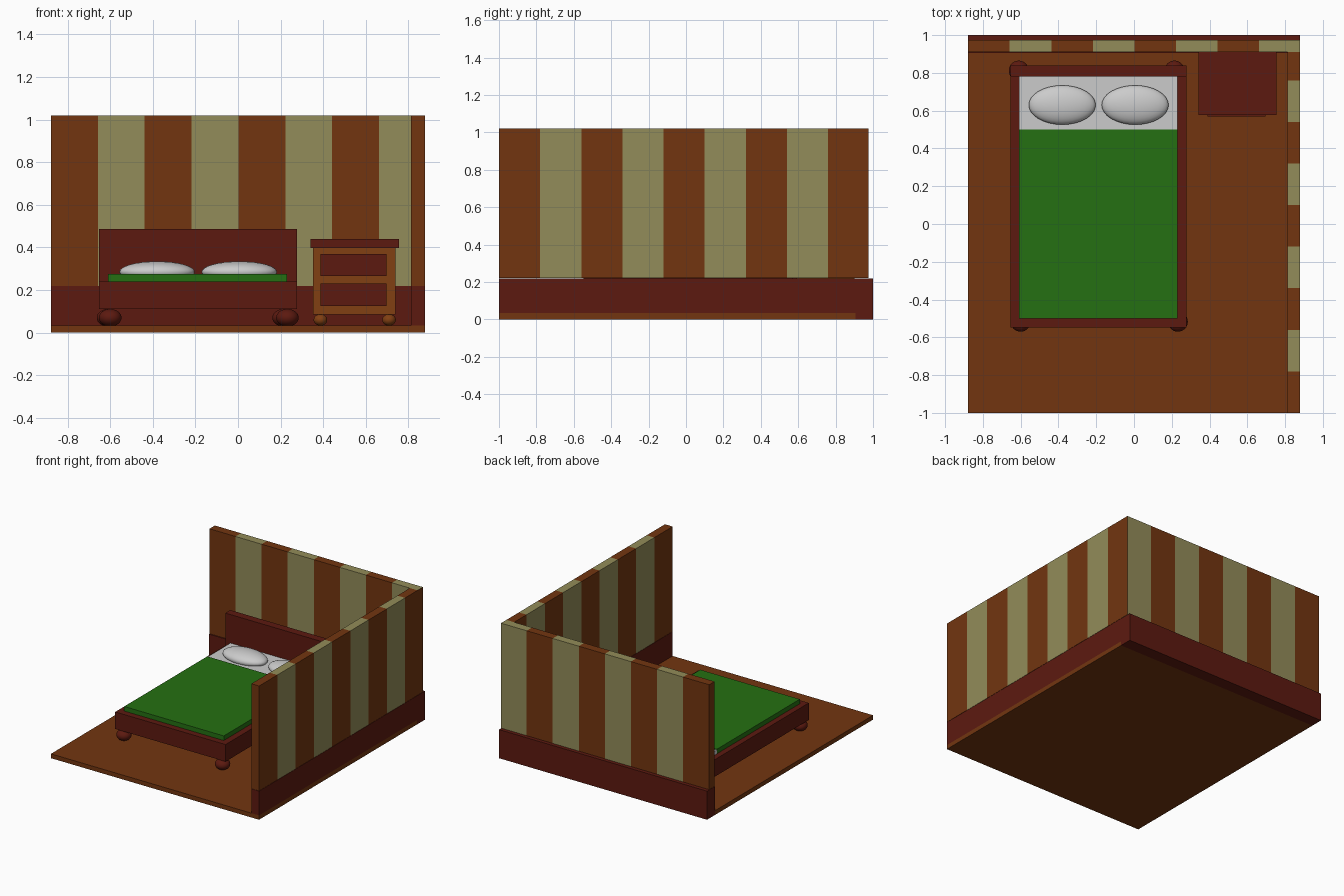
import bpy, bmesh, math

if "Cube" in bpy.data.objects:
    bpy.data.objects.remove(bpy.data.objects["Cube"])


def mat(name, r, g, b):
    m = bpy.data.materials.new(name)
    m.diffuse_color = (r, g, b, 1)
    m.use_nodes = True
    m.node_tree.nodes["Principled BSDF"].inputs["Base Color"].default_value = m.diffuse_color
    return m


BROWN = mat("wood_brown", 0.17, 0.036, 0.005)
RED = mat("dark_red_wood", 0.108, 0.010, 0.005)
OLIVE = mat("wallpaper_olive", 0.29, 0.262, 0.10)
GREEN = mat("blanket_green", 0.018, 0.16, 0.006)
ORANGE = mat("cabinet_wood", 0.22, 0.05, 0.006)


def box(name, x, y, z, m=None):
    """Box given by its (min, max) on each axis."""
    bpy.ops.mesh.primitive_cube_add(size=1, location=[(a + b) / 2 for a, b in (x, y, z)])
    o = bpy.context.object
    o.name = name
    o.scale = [b - a for a, b in (x, y, z)]
    bpy.ops.object.transform_apply(location=False, rotation=False, scale=True)
    if m:
        o.data.materials.append(m)
    return o


def ball(name, loc, radii, m=None):
    bpy.ops.mesh.primitive_uv_sphere_add(segments=32, ring_count=16, radius=1, location=loc)
    o = bpy.context.object
    o.name = name
    o.scale = radii
    bpy.ops.object.transform_apply(location=False, rotation=False, scale=True)
    bpy.ops.object.shade_smooth()
    if m:
        o.data.materials.append(m)
    return o


def striped_wall(name, x, y, z, axis):
    """Wall sliced every 0.22 along an axis, slices coloured alternately."""
    o = box(name, x, y, z, BROWN)
    o.data.materials.append(OLIVE)
    start, end = (x, y)[axis]
    offset = o.location[axis]
    bm = bmesh.new()
    bm.from_mesh(o.data)
    normal = [0, 0, 0]
    normal[axis] = 1
    cut = start + 0.22
    while cut < end - 0.01:
        co = [0, 0, 0]
        co[axis] = cut - offset
        bmesh.ops.bisect_plane(bm, geom=bm.verts[:] + bm.edges[:] + bm.faces[:],
                               plane_co=co, plane_no=normal)
        cut += 0.22
    bm.normal_update()
    for f in bm.faces:
        if abs(f.normal[axis]) < 0.5:
            pos = f.calc_center_median()[axis] + offset - start
            f.material_index = int(pos / 0.22) % 2
    bm.to_mesh(o.data)
    bm.free()


# Room: floor, two striped walls, baseboards
box("floor", (-0.878, 0.878), (-1, 0.905), (0, 0.033), BROWN)
striped_wall("back_wall", (-0.878, 0.878), (0.91, 0.975), (0.22, 1.02), 0)
striped_wall("side_wall", (0.813, 0.878), (-1, 0.91), (0.22, 1.02), 1)
box("back_baseboard", (-0.878, 0.878), (0.905, 1), (0, 0.218), RED)
box("side_baseboard", (0.813, 0.878), (-1, 0.905), (0.033, 0.218), RED)

# Bed
box("bed_frame", (-0.653, 0.278), (-0.547, 0.84), (0.11, 0.24), RED)
box("headboard", (-0.653, 0.278), (0.78, 0.84), (0.24, 0.487), RED)
box("blanket", (-0.61, 0.23), (-0.5, 0.5), (0.235, 0.275), GREEN)
box("mattress_sheet", (-0.61, 0.23), (0.5, 0.78), (0.235, 0.27))
for i, x in enumerate((-0.38, 0.006)):
    ball(f"pillow_{i + 1}", (x, 0.63, 0.285), (0.177, 0.104, 0.05))
for name, x, y in (("front_left", -0.6, -0.517), ("front_right", 0.232, -0.517),
                   ("back_left", -0.61, 0.812), ("back_right", 0.214, 0.812)):
    ball("bed_foot_" + name, (x, y, 0.07), (0.053, 0.053, 0.041), RED)

# Bedside cabinet
box("cabinet_body", (0.353, 0.74), (0.59, 0.9), (0.085, 0.4), ORANGE)
box("cabinet_top", (0.341, 0.755), (0.577, 0.91), (0.398, 0.44), RED)
for name, z in (("lower", (0.125, 0.23)), ("upper", (0.265, 0.37))):
    box(name + "_drawer", (0.388, 0.697), (0.57, 0.62), z, RED)
for i, x in enumerate((0.387, 0.709)):
    for j, y in enumerate((0.63, 0.865)):
        ball(f"cabinet_foot_{i}{j}", (x, y, 0.06), (0.032, 0.032, 0.027), ORANGE)
